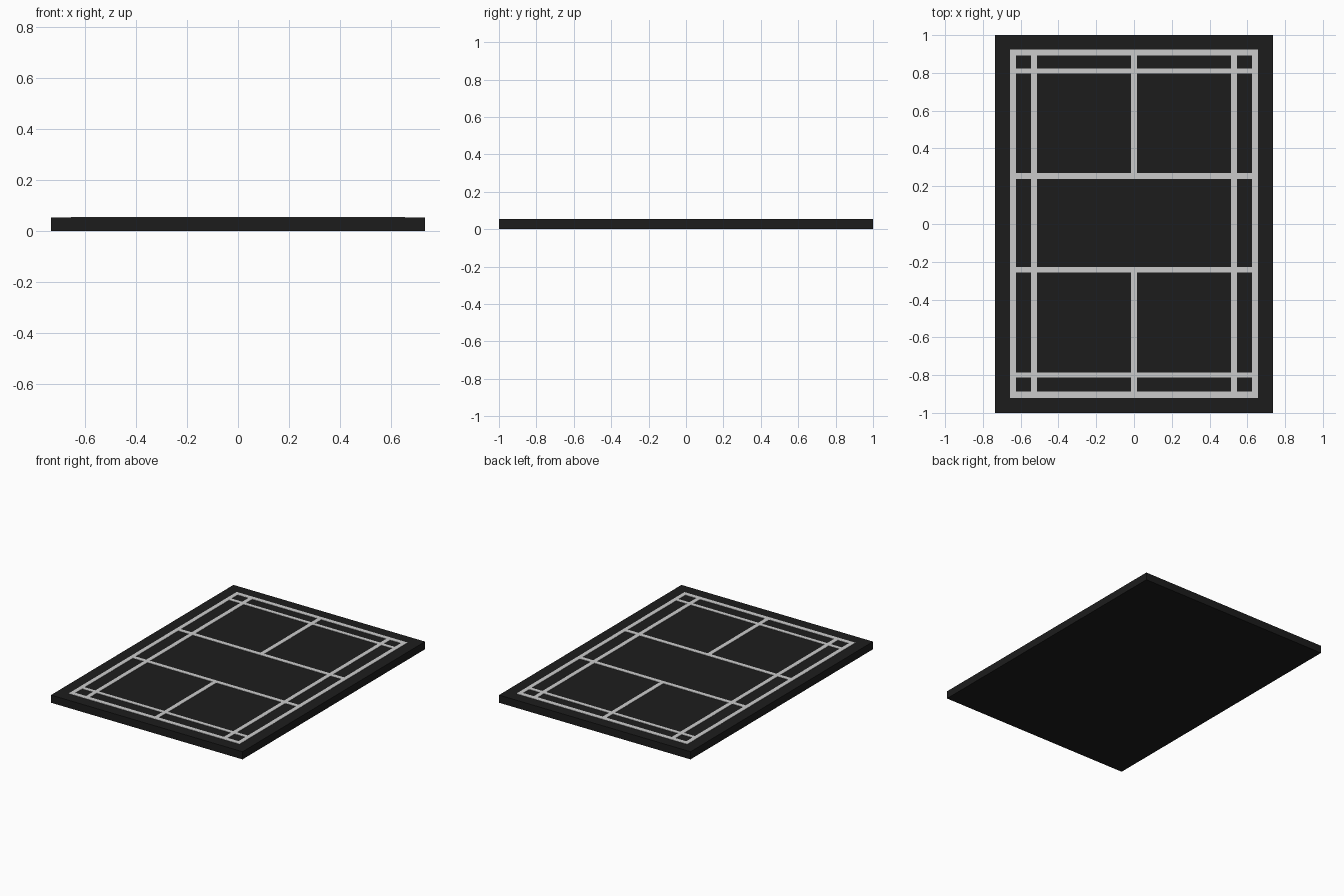
import bpy, bmesh
from mathutils import Matrix, Vector

if "Cube" in bpy.data.objects:
    bpy.data.objects.remove(bpy.data.objects["Cube"])

BASE_TOP = 0.053   # top of the slab
LINE_TOP = 0.055   # painted lines stand very slightly proud


def make_box(name, x0, x1, y0, y1, z0, z1, mat=None):
    bm = bmesh.new()
    centre = Vector(((x0 + x1) / 2, (y0 + y1) / 2, (z0 + z1) / 2))
    size = Matrix.Diagonal((x1 - x0, y1 - y0, z1 - z0, 1))
    bmesh.ops.create_cube(bm, size=1, matrix=Matrix.Translation(centre) @ size)
    mesh = bpy.data.meshes.new(name)
    bm.to_mesh(mesh)
    bm.free()
    ob = bpy.data.objects.new(name, mesh)
    bpy.context.collection.objects.link(ob)
    if mat:
        mesh.materials.append(mat)
    return ob


def line(name, x0, x1, y0, y1):
    return make_box(name, x0, x1, y0, y1, BASE_TOP - 0.004, LINE_TOP)


# Dark court slab
dark = bpy.data.materials.new("dark_floor")
dark.diffuse_color = (0.012, 0.012, 0.012, 1)
dark.use_nodes = True
dark.node_tree.nodes["Principled BSDF"].inputs["Base Color"].default_value = dark.diffuse_color
make_box("court_slab", -0.735, 0.735, -1, 1, 0, BASE_TOP, dark)

# Lines running the length of the court: outer and inner side lines
for side, s in (("left", -1), ("right", 1)):
    for name, x in (("outer_side_line", 0.641), ("inner_side_line", 0.529)):
        line(f"{name}_{side}", s * x - 0.015, s * x + 0.015, -0.92, 0.92)

# Lines running across the court: (name, centre y, width)
for name, y, w in (
    ("back_boundary_line", 0.907, 0.032),
    ("back_long_service_line", 0.81, 0.027),
    ("back_short_service_line", 0.254, 0.03),
    ("front_short_service_line", -0.243, 0.03),
    ("front_long_service_line", -0.80, 0.027),
    ("front_boundary_line", -0.904, 0.032),
):
    line(name, -0.656, 0.656, y - w / 2, y + w / 2)

# Centre lines of the two halves
line("back_centre_line", -0.015, 0.015, 0.254, 0.91)
line("front_centre_line", -0.015, 0.015, -0.91, -0.243)
